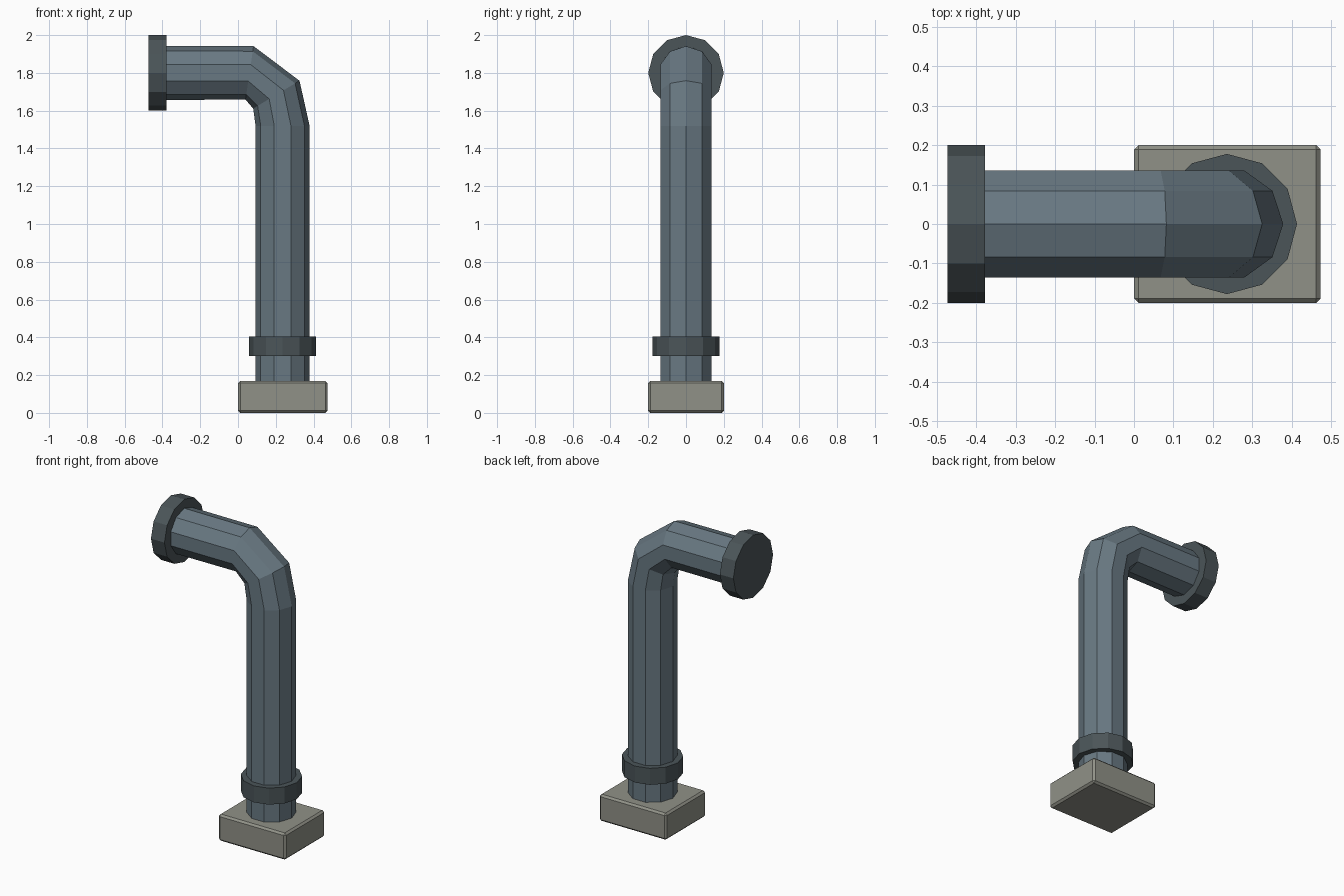
import bpy, bmesh, math
from mathutils import Matrix, Vector

cube = bpy.data.objects.get("Cube")
if cube:
    bpy.data.objects.remove(cube, do_unlink=True)


def material(name, rgb):
    m = bpy.data.materials.new(name)
    m.use_nodes = True
    colour = (*rgb, 1)
    m.diffuse_color = colour
    m.node_tree.nodes["Principled BSDF"].inputs["Base Color"].default_value = colour
    return m


blue_steel = material("blue grey steel", (0.14, 0.19, 0.225))
dark_iron = material("dark iron", (0.07, 0.09, 0.098))
concrete = material("concrete", (0.28, 0.285, 0.245))


def finish(bm, name, mat):
    bmesh.ops.recalc_face_normals(bm, faces=bm.faces)
    mesh = bpy.data.meshes.new(name)
    bm.to_mesh(mesh)
    bm.free()
    mesh.materials.append(mat)
    obj = bpy.data.objects.new(name, mesh)
    bpy.context.collection.objects.link(obj)
    return obj


def tube(name, rings, radius, sides, mat):
    """Loft circles lying across the xz plane; each ring is (x, z, tilt of its outer side)."""
    bm = bmesh.new()
    loops = []
    for x, z, tilt in rings:
        t = math.radians(tilt)
        outward = Vector((math.cos(t), 0, math.sin(t)))
        loop = []
        for i in range(sides):
            a = math.tau * i / sides
            p = Vector((x, 0, z)) + radius * (outward * math.cos(a) + Vector((0, math.sin(a), 0)))
            loop.append(bm.verts.new(p))
        loops.append(loop)
    for low, high in zip(loops, loops[1:]):
        for i in range(sides):
            j = (i + 1) % sides
            bm.faces.new((low[i], low[j], high[j], high[i]))
    bm.faces.new(loops[0])
    bm.faces.new(loops[-1])
    return finish(bm, name, mat)


# Bent pipe: riser, two-step elbow and horizontal run
PIPE_X, RUN_Z = 0.236, 1.8
tube("bent_pipe",
     [(PIPE_X, 0.1, 0), (PIPE_X, 1.52, 0), (0.203, 1.685, 31),
      (0.061, RUN_Z, 81.5), (-0.4, RUN_Z, 90)],
     0.143, 10, blue_steel)

# Collar around the riser and flange closing the run
tube("collar", [(PIPE_X, 0.3, 0), (PIPE_X, 0.405, 0)], 0.178, 12, dark_iron)
tube("end_flange", [(-0.379, RUN_Z, 90), (-0.474, RUN_Z, 90)], 0.2, 12, dark_iron)

# Chamfered base block
bm = bmesh.new()
bmesh.ops.create_cube(bm, size=1, matrix=Matrix.Translation((0.237, 0, 0.085))
                      @ Matrix.Diagonal((0.474, 0.402, 0.17, 1)))
bmesh.ops.bevel(bm, geom=bm.edges[:], offset=0.012, segments=1, affect='EDGES')
finish(bm, "base_block", concrete)
